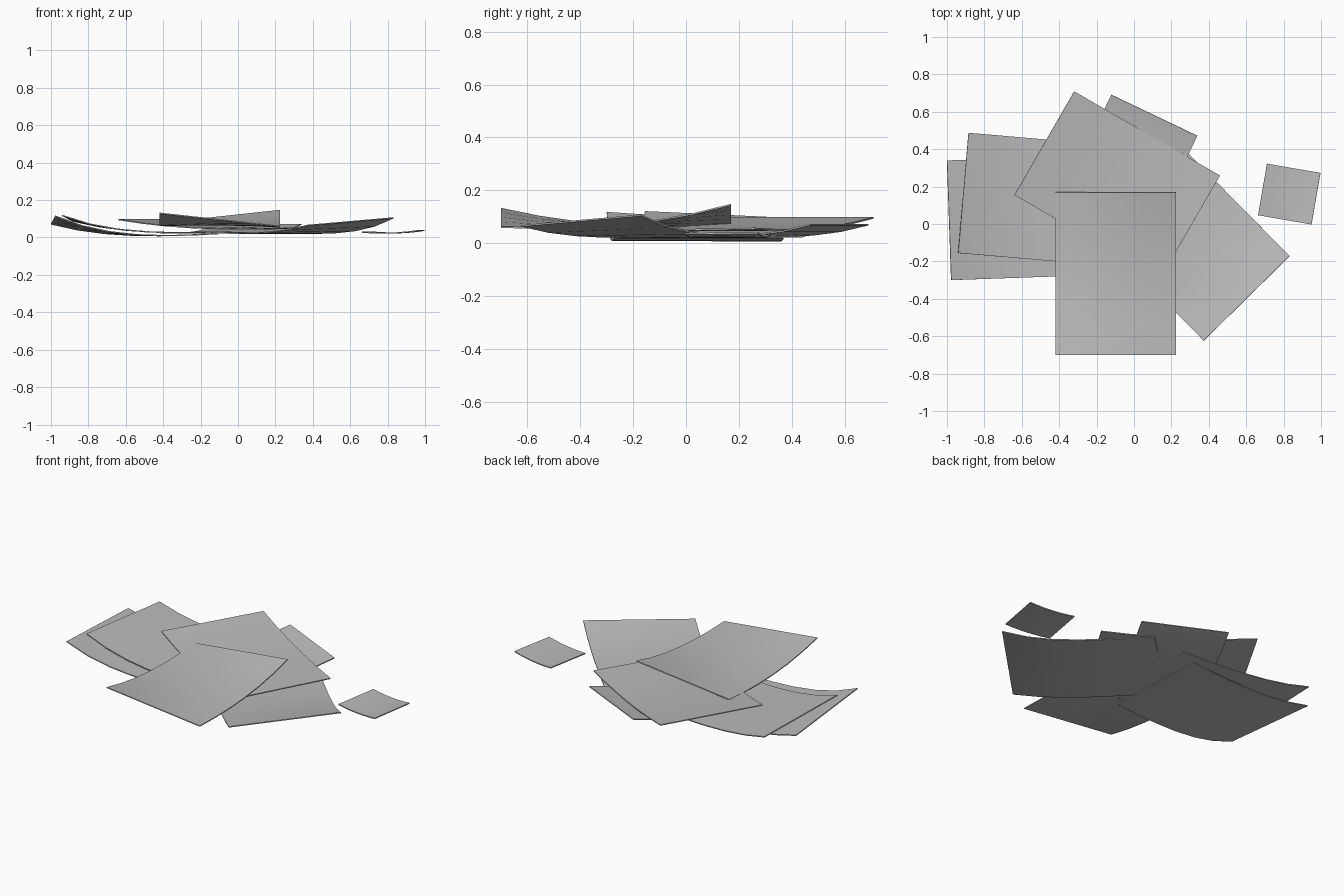
import bpy, bmesh
from math import radians
from mathutils import Matrix, Vector

if "Cube" in bpy.data.objects:
    bpy.data.objects.remove(bpy.data.objects["Cube"])

THICKNESS = 0.006
A4 = (0.87, 0.645)

paper = bpy.data.materials.new("paper_grey")
paper.use_nodes = True
paper.diffuse_color = (0.5, 0.5, 0.5, 1)
shader = next(n for n in paper.node_tree.nodes if n.type == 'BSDF_PRINCIPLED')
shader.inputs["Base Color"].default_value = paper.diffuse_color


def sheet(name, centre, angle, size, base, corners, curl):
    """Curled sheet; corner heights run (-u-v, -u+v, +u-v, +u+v)."""
    bm = bmesh.new()
    bmesh.ops.create_grid(bm, x_segments=6, y_segments=4, size=0.5)
    turn = Matrix.Rotation(radians(angle), 3, 'Z')
    for v in bm.verts:
        u, w = v.co.x + 0.5, v.co.y + 0.5
        # Lift fades quickly along the length and evenly across the width
        weights = [a ** curl * b for a in (1 - u, u) for b in (1 - w, w)]
        z = base + sum(k * (h - base) for k, h in zip(weights, corners))
        flat = turn @ Vector((v.co.x * size[0], v.co.y * size[1], 0))
        v.co = flat + Vector((*centre, z))
    mesh = bpy.data.meshes.new(name)
    bm.to_mesh(mesh)
    bm.free()
    mesh.materials.append(paper)
    obj = bpy.data.objects.new(name, mesh)
    bpy.context.collection.objects.link(obj)

    # Give the sheet a thin edge and smooth faces
    solid = obj.modifiers.new("thickness", 'SOLIDIFY')
    solid.thickness = THICKNESS
    solid.offset = 0
    bpy.ops.object.select_all(action='DESELECT')
    obj.select_set(True)
    bpy.context.view_layer.objects.active = obj
    bpy.ops.object.modifier_apply(modifier=solid.name)
    bpy.ops.object.shade_smooth_by_angle(angle=radians(30))


# Pile of loose sheets, lowest first
sheet("left_lower_sheet", (-0.554, 0.035), 2, (A4[0], 0.64), 0.004,
      (0.115, 0.072, 0.02, 0.02), 3.5)
sheet("left_upper_sheet", (-0.479, 0.129), -4.9, A4, 0.022,
      (0.118, 0.088, 0.03, 0.03), 3.5)
sheet("right_sheet", (0.297, -0.088), -45.4, A4, 0.02,
      (0.03, 0.025, 0.065, 0.105), 4)
sheet("back_lower_sheet", (-0.04, 0.27), 64.5, (0.69, 0.51), 0.022,
      (0.025, 0.025, 0.07, 0.07), 4)
sheet("back_upper_sheet", (-0.09, 0.207), -30, (0.9, 0.64), 0.042,
      (0.095, 0.095, 0.045, 0.055), 2.5)
sheet("front_sheet", (-0.097, -0.265), 90, A4, 0.048,
      (0.06, 0.13, 0.145, 0.075), 2.5)

# Small scrap lying apart
sheet("small_scrap", (0.83, 0.16), -9.8, (0.29, 0.28), 0.015,
      (0.028, 0.03, 0.035, 0.038), 2)
